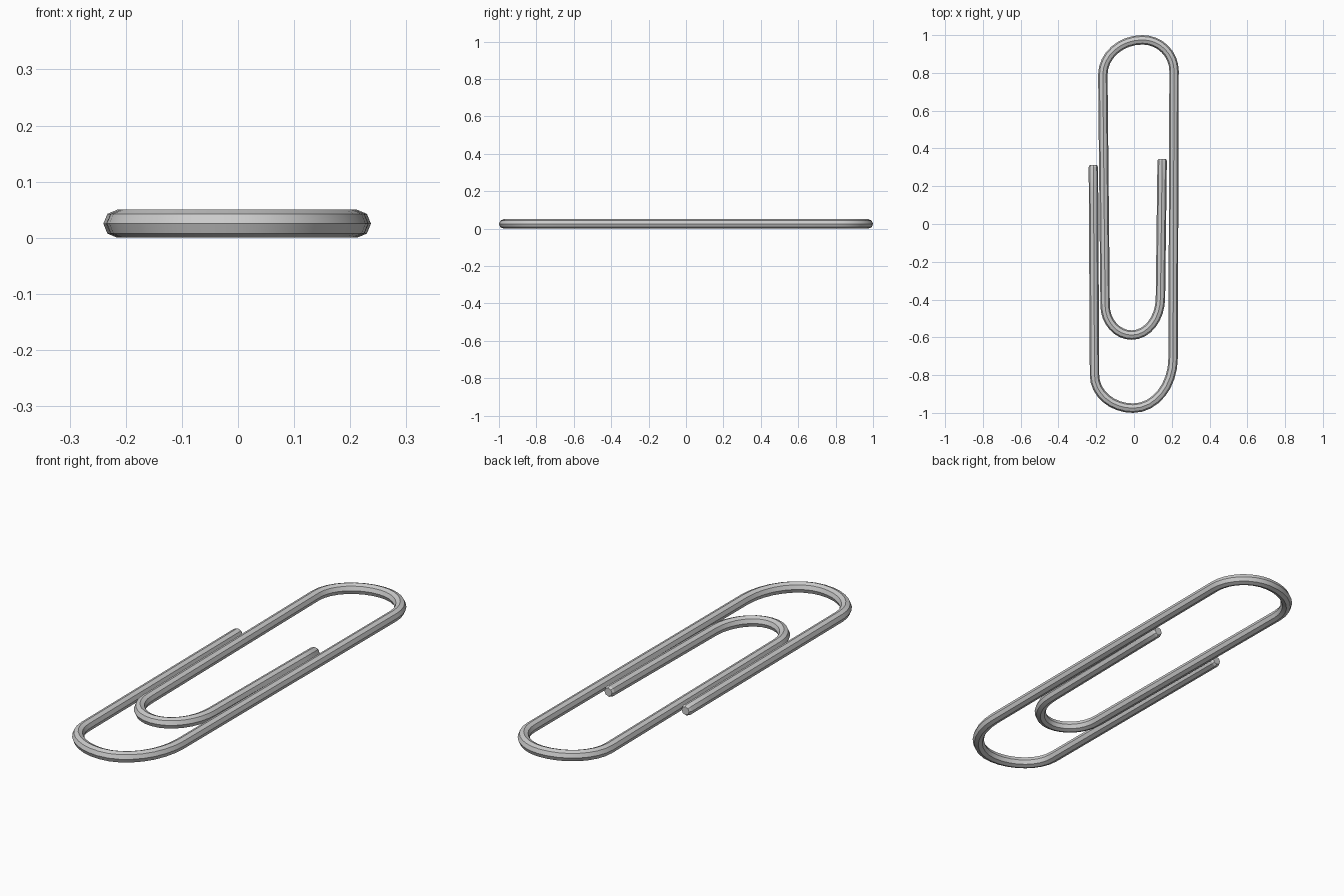
import bpy
from mathutils import Vector

if "Cube" in bpy.data.objects:
    bpy.data.objects.remove(bpy.data.objects["Cube"])

R = 0.025   # wire radius
K = 0.55    # handle factor for quarter-ellipse bends

# Wire centreline: x, y, tangent axis ('v' vertical, 'h' horizontal), radius scale
path = [
    (-0.215, 0.312, 'v', 0.75), (-0.215, 0.302, 'v', 1),      # outer free end
    (-0.209, -0.80, 'v', 1), (-0.005, -0.975, 'h', 1), (0.207, -0.71, 'v', 1),   # large bend
    (0.212, 0.81, 'v', 1), (0.045, 0.975, 'h', 1), (-0.165, 0.79, 'v', 1),       # top bend
    (-0.153, -0.43, 'v', 1), (-0.012, -0.588, 'h', 1), (0.140, -0.39, 'v', 1),   # inner bend
    (0.149, 0.335, 'v', 1), (0.149, 0.345, 'v', 0.75),        # inner free end
]


def handle(a, b):
    """Handle of point a on the side facing point b."""
    pa, pb = Vector((a[0], a[1], R)), Vector((b[0], b[1], R))
    d = pb - pa
    if a[2] == b[2]:                     # straight leg
        return pa + d / 3
    return pa + (Vector((0, d.y, 0)) if a[2] == 'v' else Vector((d.x, 0, 0))) * K


curve = bpy.data.curves.new("clip_wire", 'CURVE')
curve.dimensions = '3D'
curve.twist_mode = 'Z_UP'
curve.bevel_depth = R
curve.bevel_resolution = 2
curve.resolution_u = 8
curve.use_fill_caps = True

spline = curve.splines.new('BEZIER')
spline.bezier_points.add(len(path) - 1)
for i, (p, bp) in enumerate(zip(path, spline.bezier_points)):
    bp.handle_left_type = bp.handle_right_type = 'FREE'
    bp.co = (p[0], p[1], R)
    bp.radius = p[3]
    bp.handle_left = handle(p, path[i - 1]) if i else bp.co
    bp.handle_right = handle(p, path[i + 1]) if i < len(path) - 1 else bp.co

# Bent wire as a smooth mesh
wire = bpy.data.objects.new("clip_wire", curve)
bpy.context.collection.objects.link(wire)
bpy.context.view_layer.objects.active = wire
wire.select_set(True)
bpy.ops.object.convert(target='MESH')
bpy.ops.object.shade_smooth_by_angle()
